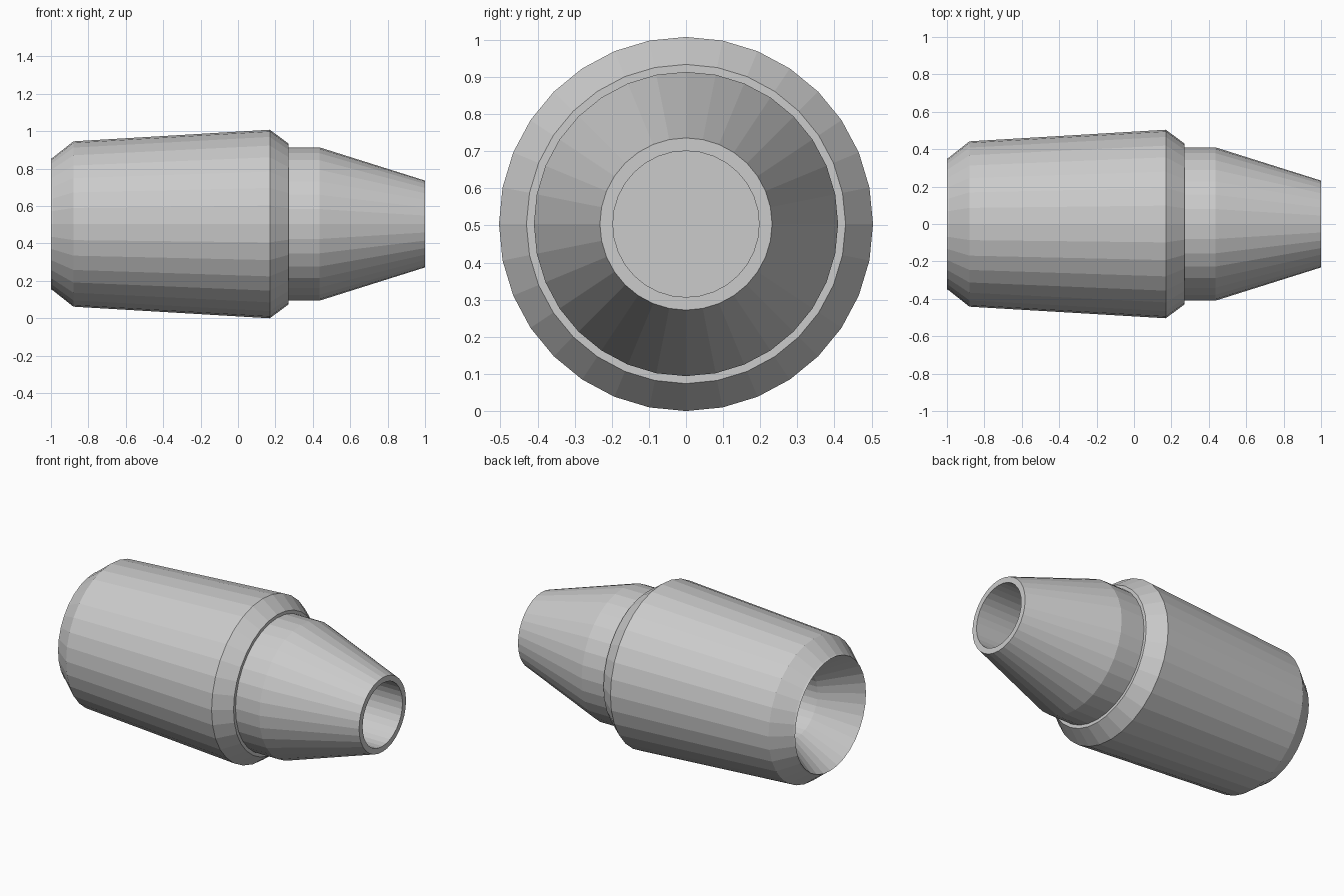
import bpy, bmesh, math

if "Cube" in bpy.data.objects:
    bpy.data.objects.remove(bpy.data.objects["Cube"])

SEGMENTS = 32
AXIS_Z = 0.504


def lathe(name, profile, segments=SEGMENTS):
    """Revolve (x, radius) points around the horizontal x axis."""
    bm = bmesh.new()
    rings = []
    for x, r in profile:
        if r == 0:
            rings.append([bm.verts.new((x, 0, AXIS_Z))] * segments)
            continue
        ring = []
        for i in range(segments):
            a = 2 * math.pi * i / segments
            ring.append(bm.verts.new((x, r * math.sin(a), AXIS_Z + r * math.cos(a))))
        rings.append(ring)
    for a, b in zip(rings, rings[1:]):
        for i in range(segments):
            j = (i + 1) % segments
            corners = list(dict.fromkeys((a[i], a[j], b[j], b[i])))
            bm.faces.new(corners)
    bmesh.ops.recalc_face_normals(bm, faces=bm.faces)
    mesh = bpy.data.meshes.new(name)
    bm.to_mesh(mesh)
    bm.free()
    obj = bpy.data.objects.new(name, mesh)
    bpy.context.collection.objects.link(obj)
    return obj


# Tapered shell: open front bore, stepped outside, funnel-shaped rear recess
lathe("body_shell", [
    (0.43, 0), (0.43, 0.197), (1.0, 0.197), (1.0, 0.232),
    (0.435, 0.41), (0.27, 0.41), (0.27, 0.43), (0.17, 0.504),
    (-0.88, 0.442), (-0.99, 0.355), (-1.0, 0.35),
    (-0.77, 0.2), (-0.62, 0.2), (-0.62, 0),
])

# Small pointed plug on the floor of the rear recess
lathe("rear_cone", [(-0.615, 0), (-0.615, 0.07), (-0.75, 0)], 16)
